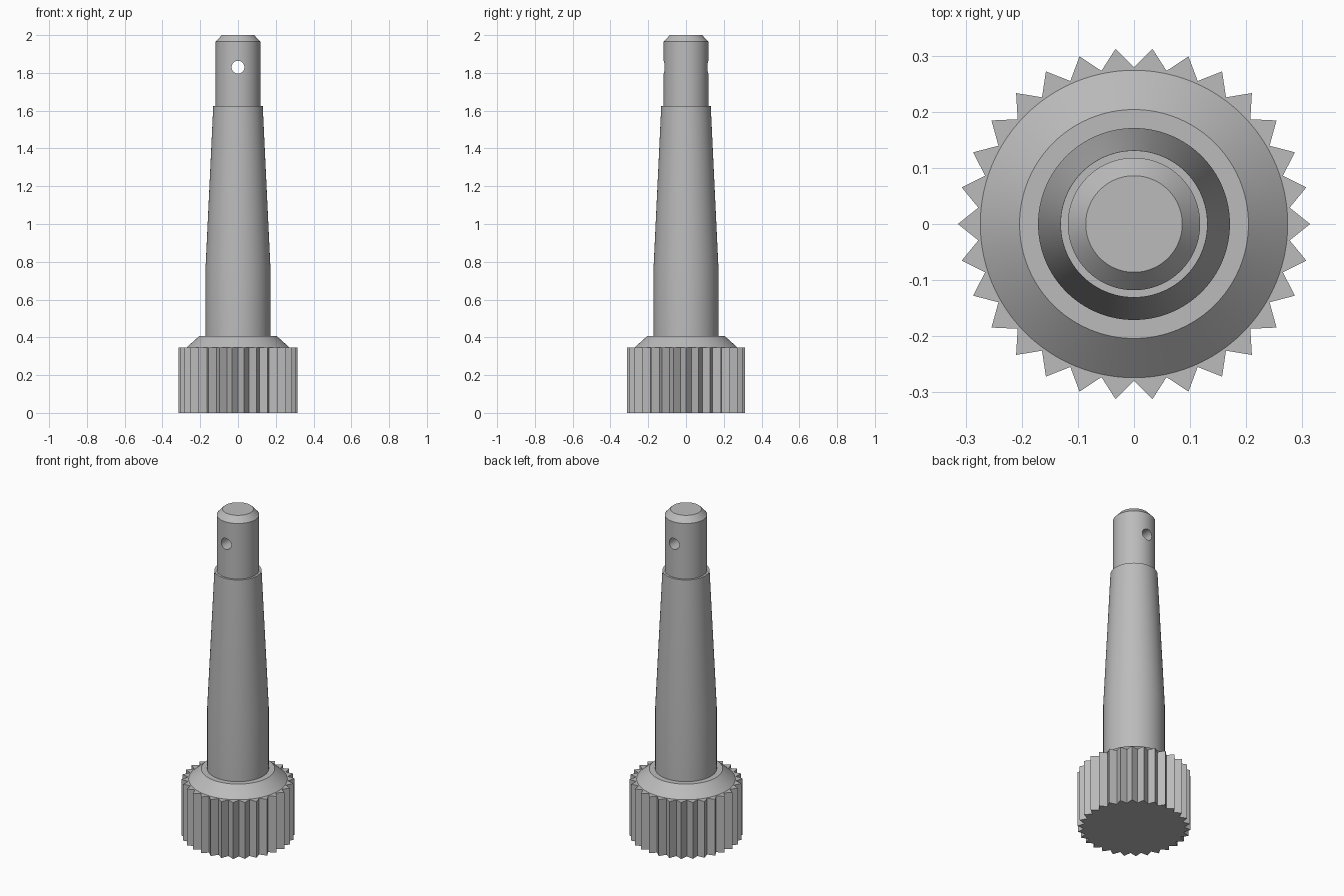
import bpy
import bmesh
from math import cos, sin, pi, radians

cube = bpy.data.objects.get("Cube")
if cube:
    bpy.data.objects.remove(cube, do_unlink=True)

steel = bpy.data.materials.new("grey_steel")
steel.use_nodes = True
GREY = (0.5, 0.5, 0.5, 1.0)
steel.diffuse_color = GREY
steel.node_tree.nodes["Principled BSDF"].inputs["Base Color"].default_value = GREY


def make_object(name, bm):
    bmesh.ops.recalc_face_normals(bm, faces=bm.faces)
    mesh = bpy.data.meshes.new(name)
    bm.to_mesh(mesh)
    bm.free()
    mesh.materials.append(steel)
    obj = bpy.data.objects.new(name, mesh)
    bpy.context.collection.objects.link(obj)
    return obj


def activate(obj):
    bpy.ops.object.select_all(action='DESELECT')
    obj.select_set(True)
    bpy.context.view_layer.objects.active = obj


def lathe(name, profile, segments=96):
    """Closed turned solid from (radius, height) points."""
    bm = bmesh.new()
    rings = [[bm.verts.new((r * cos(2 * pi * i / segments), r * sin(2 * pi * i / segments), z))
              for i in range(segments)] for r, z in profile]
    for low, high in zip(rings, rings[1:]):
        for i in range(segments):
            j = (i + 1) % segments
            bm.faces.new((low[i], low[j], high[j], high[i]))
    bm.faces.new(rings[0])
    bm.faces.new(rings[-1])
    return make_object(name, bm)


# Splined head: star-shaped prism with pointed teeth
TEETH, TIP, ROOT, HEAD_TOP = 30, 0.314, 0.279, 0.345
bm = bmesh.new()
outline = []
for i in range(2 * TEETH):
    r = ROOT if i % 2 else TIP
    a = pi * i / TEETH
    outline.append(bm.verts.new((r * cos(a), r * sin(a), 0)))
base = bm.faces.new(outline)
extruded = bmesh.ops.extrude_face_region(bm, geom=[base], use_keep_orig=True)["geom"]
bmesh.ops.translate(bm, vec=(0, 0, HEAD_TOP),
                    verts=[v for v in extruded if isinstance(v, bmesh.types.BMVert)])
make_object("splined_head", bm)

# Turned shaft: bevelled collar, straight body, taper, stepped pin end
shaft = lathe("tapered_shaft", [
    (0.274, HEAD_TOP - 0.005), (0.274, HEAD_TOP), (0.204, 0.408),
    (0.171, 0.408), (0.171, 0.785), (0.131, 1.625),
    (0.118, 1.625), (0.118, 1.965), (0.086, 2.0)])

# Cross hole drilled front to back through the pin end
drill = lathe("cross_hole_cutter", [(0.034, -0.3), (0.034, 0.3)], 32)
drill.rotation_euler.x = radians(90)
drill.location.z = 1.83
drill.hide_render = True
cut = shaft.modifiers.new("cross_hole", 'BOOLEAN')
cut.operation = 'DIFFERENCE'
cut.solver = 'EXACT'
cut.object = drill
bpy.context.view_layer.update()
activate(shaft)
bpy.ops.object.modifier_apply(modifier=cut.name)
bpy.data.objects.remove(drill, do_unlink=True)
bpy.ops.object.shade_smooth_by_angle(angle=radians(25))
